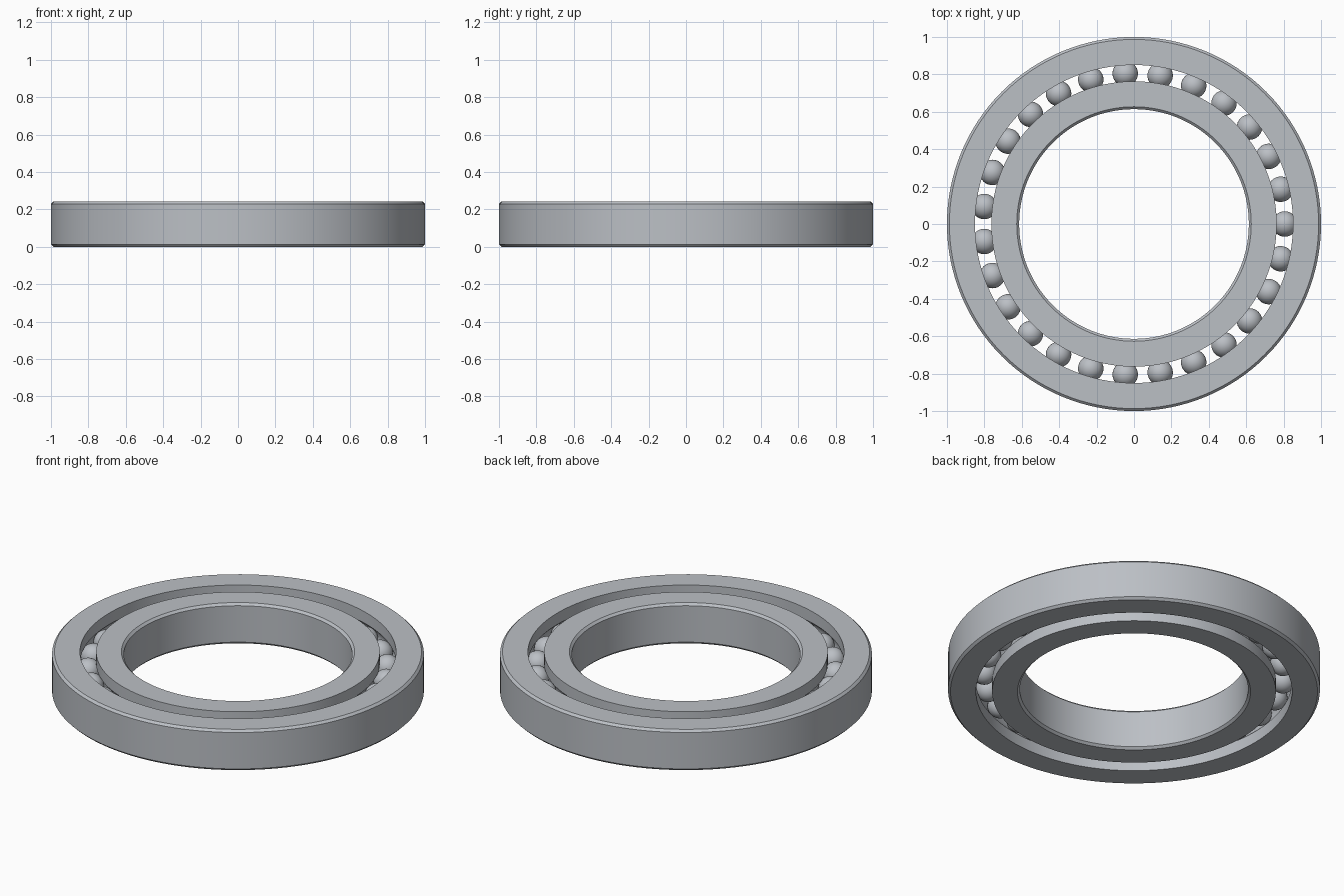
import bpy, bmesh
from math import sin, cos, pi, sqrt, radians, asin

if "Cube" in bpy.data.objects:
    bpy.data.objects.remove(bpy.data.objects["Cube"])

HEIGHT, CHAMFER = 0.242, 0.013
MID = HEIGHT / 2
PITCH, BALL_R, BALLS = 0.806, 0.068, 27
GROOVE_R = BALL_R + 0.001

steel = bpy.data.materials.new("brushed steel")
steel.use_nodes = True
color = (0.50, 0.525, 0.56, 1)
steel.diffuse_color = color
steel.node_tree.nodes["Principled BSDF"].inputs["Base Color"].default_value = color


def finish(bm, name):
    """Turn a bmesh into a smooth object with sharp edges kept."""
    bmesh.ops.recalc_face_normals(bm, faces=bm.faces)
    mesh = bpy.data.meshes.new(name)
    bm.to_mesh(mesh)
    bm.free()
    mesh.materials.append(steel)
    obj = bpy.data.objects.new(name, mesh)
    bpy.context.collection.objects.link(obj)
    bpy.ops.object.select_all(action="DESELECT")
    obj.select_set(True)
    bpy.context.view_layer.objects.active = obj
    bpy.ops.object.shade_smooth_by_angle(angle=radians(30))
    return obj


def ring(name, plain_r, race_r, segments=128):
    """Lathe a ring: chamfered on its plain wall, grooved on its race wall."""
    side = 1 if race_r > plain_r else -1
    face_r = plain_r + side * CHAMFER
    profile = [(race_r, 0), (face_r, 0), (plain_r, CHAMFER),
               (plain_r, HEIGHT - CHAMFER), (face_r, HEIGHT), (race_r, HEIGHT)]
    # circular groove that holds the balls
    half = asin(sqrt(GROOVE_R ** 2 - (PITCH - race_r) ** 2) / GROOVE_R)
    for i in range(13):
        a = half * (1 - i / 6)
        profile.append((PITCH - side * GROOVE_R * cos(a), MID + GROOVE_R * sin(a)))
    bm = bmesh.new()
    verts = [bm.verts.new((r, 0, z)) for r, z in profile]
    edges = [bm.edges.new((verts[i - 1], verts[i])) for i in range(len(verts))]
    bmesh.ops.spin(bm, geom=verts + edges, cent=(0, 0, 0), axis=(0, 0, 1),
                   angle=2 * pi, steps=segments, use_merge=True)
    bmesh.ops.remove_doubles(bm, verts=bm.verts, dist=0.0001)
    return finish(bm, name)


# Two races
ring("outer_race", 1.0, 0.85)
ring("inner_race", 0.614, 0.763)

# Balls evenly spaced, sharing one mesh
bm = bmesh.new()
bmesh.ops.create_uvsphere(bm, u_segments=32, v_segments=16, radius=BALL_R)
first = finish(bm, "ball_01")
for i in range(BALLS):
    ball = first
    if i:
        ball = bpy.data.objects.new(f"ball_{i + 1:02d}", first.data)
        bpy.context.collection.objects.link(ball)
    angle = 2 * pi * i / BALLS
    ball.location = (PITCH * cos(angle), PITCH * sin(angle), MID)
